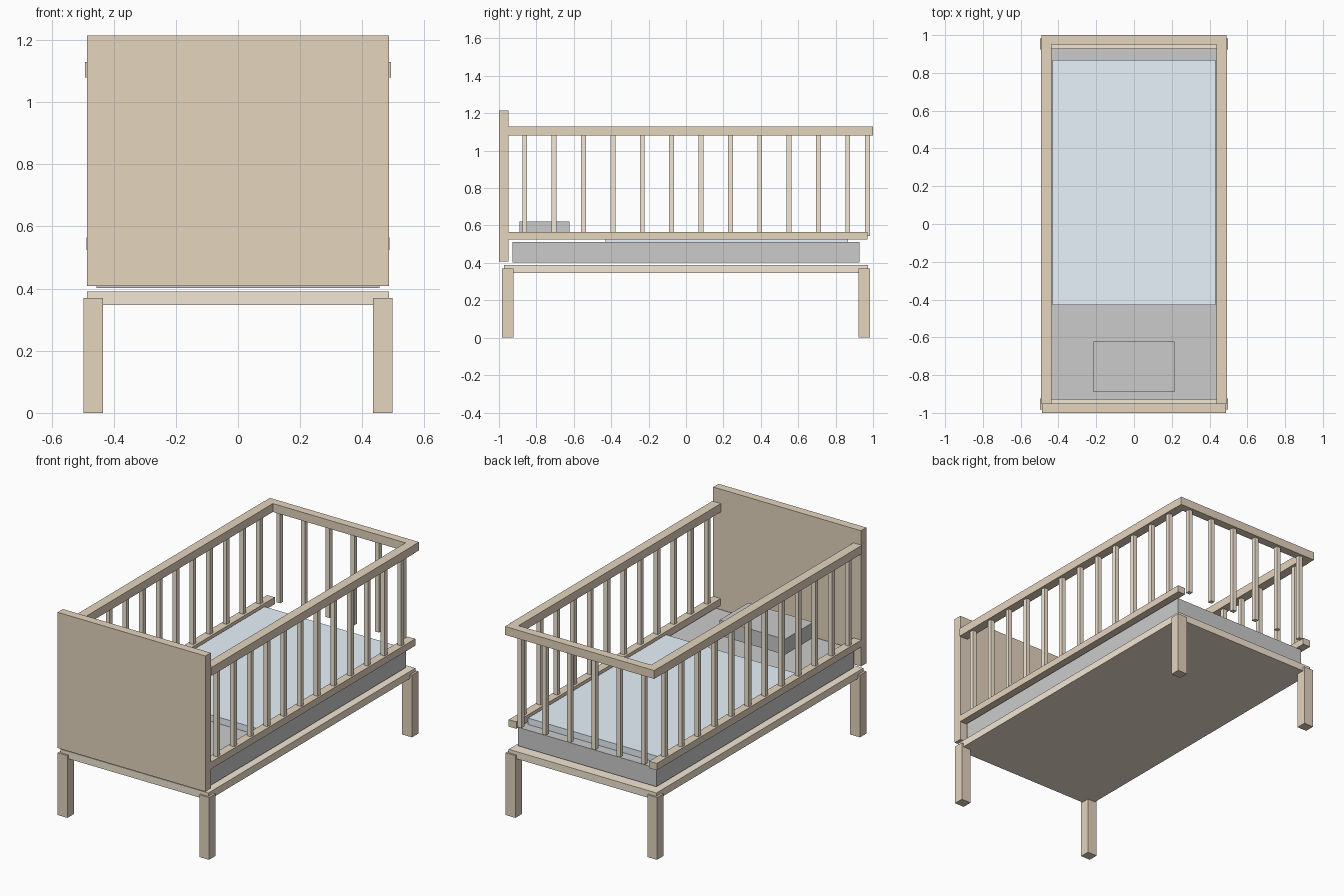
import bpy

if "Cube" in bpy.data.objects:
    bpy.data.objects.remove(bpy.data.objects["Cube"])


def material(name, rgb):
    m = bpy.data.materials.new(name)
    m.diffuse_color = (*rgb, 1)
    m.use_nodes = True
    m.node_tree.nodes["Principled BSDF"].inputs["Base Color"].default_value = m.diffuse_color
    return m


WOOD = material("wood", (0.78, 0.66, 0.515))
LIGHT = material("light_wood", (0.9, 0.8, 0.66))
BLUE = material("blanket_blue", (0.8, 0.9, 0.97))


def box(name, x, y, z, mat=None):
    """Box given by its (min, max) range on each axis."""
    bpy.ops.mesh.primitive_cube_add(size=1)
    o = bpy.context.object
    o.name = name
    for v in o.data.vertices:
        v.co = [lo if c < 0 else hi for c, (lo, hi) in zip(v.co, (x, y, z))]
    if mat:
        o.data.materials.append(mat)
    return o


def span(c, w):
    return (c - w / 2, c + w / 2)


# Base platform and headboard
box("platform", (-0.486, 0.486), (-0.972, 0.972), (0.347, 0.39), LIGHT)
box("headboard", (-0.486, 0.486), (-1.0, -0.95), (0.408, 1.215), WOOD)

# Bedding
box("mattress", (-0.455, 0.455), (-0.928, 0.928), (0.402, 0.512))
box("blanket", (-0.432, 0.432), (-0.43, 0.867), (0.508, 0.55), BLUE)
box("pillow", (-0.215, 0.215), (-0.89, -0.622), (0.53, 0.622))

# Legs, side rails and side bars, mirrored left and right
for s, side in ((-1, "left"), (1, "right")):
    for e, end in ((-1, "front"), (1, "back")):
        box(f"{end}_{side}_leg", span(s * 0.466, 0.064), span(e * 0.953, 0.06), (0, 0.37), WOOD)
    box(f"{side}_top_rail", span(s * 0.464, 0.056), (-0.95, 0.95), (1.08, 1.13), WOOD)
    box(f"{side}_lower_rail", span(s * 0.462, 0.05), (-0.95, 0.97), (0.524, 0.565), WOOD)
    for i in range(12):
        box(f"{side}_bar_{i + 1}", span(s * 0.464, 0.026),
            span(-0.862 + i * 0.157, 0.026), (0.55, 1.09), LIGHT)

# Back rail with its hanging bars
box("back_top_rail", (-0.49, 0.49), (0.95, 1.0), (1.08, 1.13), WOOD)
for i in range(6):
    box(f"back_bar_{i + 1}", span(-0.406 + i * 0.1624, 0.026),
        span(0.971, 0.026), (0.545, 1.09), LIGHT)
